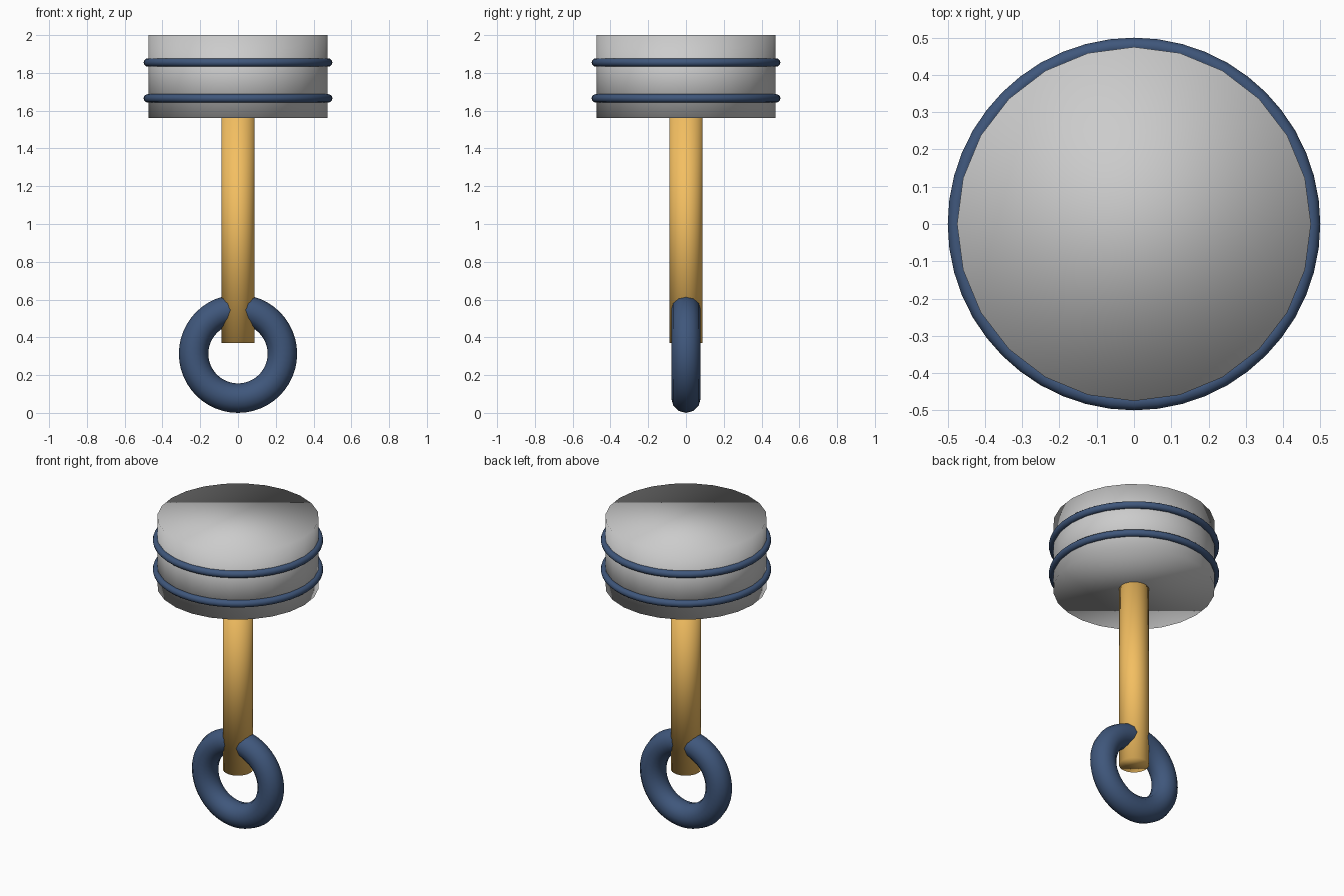
import bpy
import math

if "Cube" in bpy.data.objects:
    bpy.data.objects.remove(bpy.data.objects["Cube"])


def colour(name, rgb):
    m = bpy.data.materials.new(name)
    m.diffuse_color = (*rgb, 1)
    m.use_nodes = True
    m.node_tree.nodes["Principled BSDF"].inputs["Base Color"].default_value = m.diffuse_color
    return m


def finish(name, mat=None):
    ob = bpy.context.object
    ob.name = name
    bpy.ops.object.shade_smooth()
    if mat:
        ob.data.materials.append(mat)
    return ob


def cylinder(name, radius, z0, z1, mat=None):
    bpy.ops.mesh.primitive_cylinder_add(vertices=24, radius=radius, depth=z1 - z0,
                                        location=(0, 0, (z0 + z1) / 2))
    return finish(name, mat)


def ring(name, major, minor, z, mat, tilt=0.0):
    bpy.ops.mesh.primitive_torus_add(major_radius=major, minor_radius=minor,
                                     major_segments=48, minor_segments=12,
                                     location=(0, 0, z), rotation=(tilt, 0, 0))
    return finish(name, mat)


steel_blue = colour("dark_blue", (0.05, 0.095, 0.2))
gold = colour("gold", (0.9, 0.52, 0.12))

# Piston head and its two sealing rings
cylinder("piston_head", 0.475, 1.56, 2.0)
for i, z in enumerate((1.665, 1.855)):
    ring(f"piston_ring_{i + 1}", 0.478, 0.022, z, steel_blue)

# Connecting rod, running from the head into the big-end ring
cylinder("connecting_rod", 0.088, 0.37, 1.57, gold)

# Upright big-end ring
ring("big_end_ring", 0.235, 0.078, 0.313, steel_blue, math.pi / 2)
